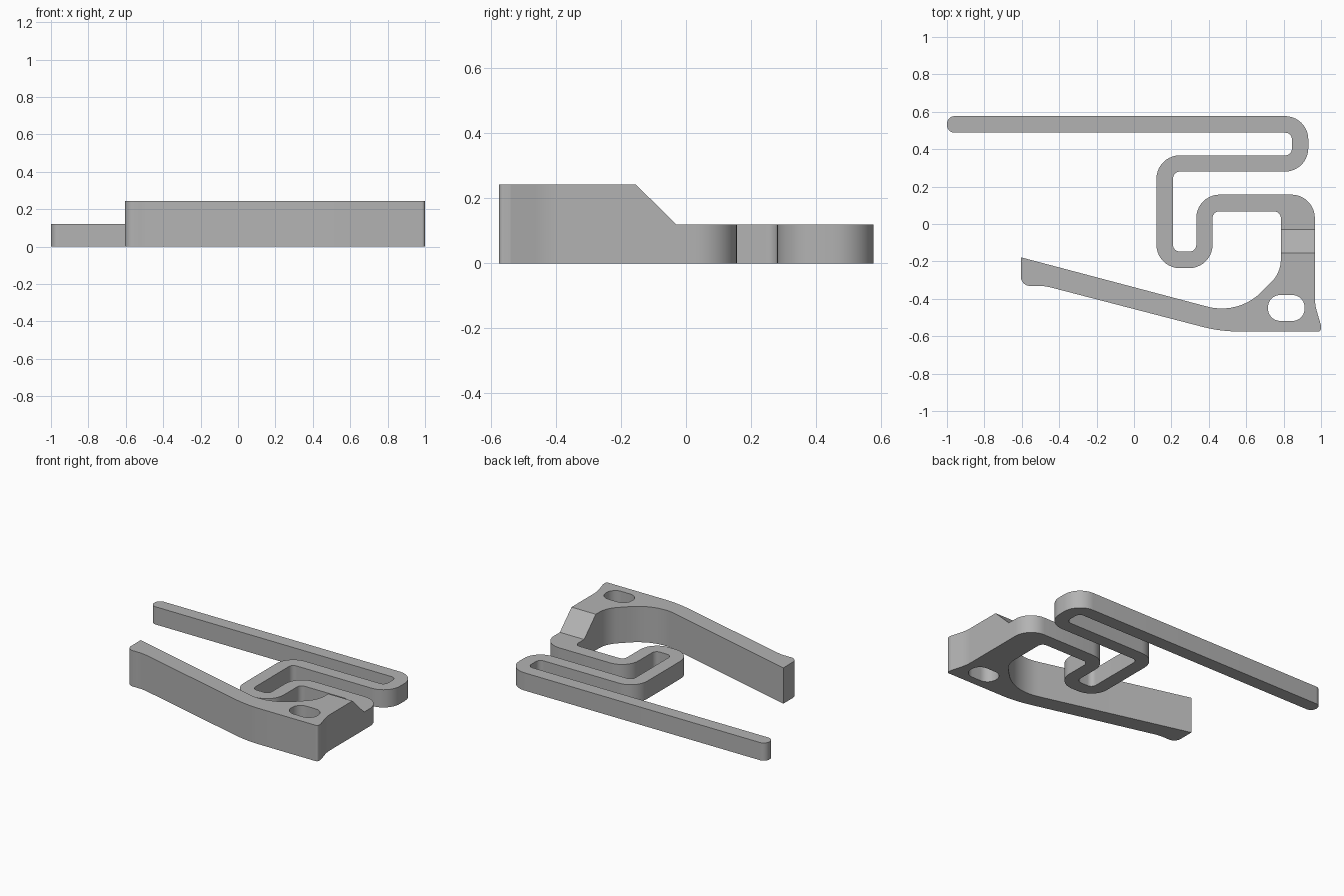
import bpy, bmesh, math
from mathutils import Vector

if "Cube" in bpy.data.objects:
    bpy.data.objects.remove(bpy.data.objects["Cube"], do_unlink=True)

THIN, TALL = 0.12, 0.243       # heights of the spring and the arm block
RAMP_TOP, JOIN = -0.155, -0.03  # y where the ramp starts and meets the spring


def rounded(corners, steps=10):
    """Polygon with each (x, y, radius) corner replaced by an arc."""
    out = []
    for i, (x, y, r) in enumerate(corners):
        p = Vector((x, y))
        if r == 0:
            out.append(p)
            continue
        a = (Vector(corners[i - 1][:2]) - p).normalized()
        b = (Vector(corners[(i + 1) % len(corners)][:2]) - p).normalized()
        half = a.angle(b) / 2
        centre = p + (a + b).normalized() * (r / math.sin(half))
        start = p + a * (r / math.tan(half)) - centre
        end = p + b * (r / math.tan(half)) - centre
        sweep = math.atan2(start.x * end.y - start.y * end.x, start.dot(end))
        for k in range(steps + 1):
            t = sweep * k / steps
            c, s = math.cos(t), math.sin(t)
            out.append(centre + Vector((start.x * c - start.y * s,
                                        start.x * s + start.y * c)))
    return out


def add_slab(bm, loops, height):
    """Fill the outline (further loops are holes) and extrude it upwards."""
    edges = []
    for loop in loops:
        vs = [bm.verts.new((p.x, p.y, 0)) for p in loop]
        edges += [bm.edges.new((v, vs[(i + 1) % len(vs)])) for i, v in enumerate(vs)]
    filled = bmesh.ops.triangle_fill(bm, edges=edges, use_beauty=True)
    faces = [g for g in filled["geom"] if isinstance(g, bmesh.types.BMFace)]
    top = bmesh.ops.extrude_face_region(bm, geom=faces, use_keep_orig=True)
    for v in top["geom"]:
        if isinstance(v, bmesh.types.BMVert):
            v.co.z = height


# Arm block: long gripping arm, strut and slotted corner
body = rounded([
    (-0.605, -0.178, 0), (-0.605, -0.332, 0.05), (-0.48, -0.33, 0.3),
    (0.463, -0.575, 0.8), (0.999, -0.575, 0.015), (0.999, -0.54, 0.02),
    (0.967, -0.43, 0.25), (0.967, JOIN, 0), (0.785, JOIN, 0),
    (0.785, -0.26, 0.17), (0.559, -0.486, 0.3)])
slot = rounded([(0.717, -0.518, 0.064), (0.912, -0.518, 0.064),
                (0.912, -0.38, 0.064), (0.717, -0.38, 0.064)])
bm = bmesh.new()
add_slab(bm, [body, slot], TALL)

# Ramp down to the spring height
bmesh.ops.bisect_plane(bm, geom=bm.verts[:] + bm.edges[:] + bm.faces[:],
                       plane_co=(0, RAMP_TOP, 0), plane_no=(0, 1, 0))
for v in bm.verts:
    if v.co.y > JOIN - 0.001 and v.co.z > 0.01:
        v.co.z = THIN

# Folded flat spring with its long free leg
OUT, IN = 0.125, 0.035
spring = rounded([
    (0.785, JOIN, 0), (0.967, JOIN, 0), (0.967, 0.157, OUT),
    (0.333, 0.157, OUT), (0.333, -0.147, IN), (0.209, -0.147, IN),
    (0.209, 0.28, IN), (0.932, 0.28, OUT), (0.932, 0.577, OUT),
    (-1.0, 0.577, 0.042), (-1.0, 0.488, 0.042), (0.844, 0.488, IN),
    (0.844, 0.367, IN), (0.12, 0.367, OUT), (0.12, -0.236, OUT),
    (0.42, -0.236, OUT), (0.42, 0.067, IN), (0.785, 0.067, IN)])
add_slab(bm, [spring], THIN)

# Weld the two sections into one piece
inner = [f for f in bm.faces if all(abs(v.co.y - JOIN) < 1e-4 for v in f.verts)]
bmesh.ops.delete(bm, geom=inner, context="FACES_ONLY")
bmesh.ops.remove_doubles(bm, verts=bm.verts[:], dist=1e-4)
bmesh.ops.recalc_face_normals(bm, faces=bm.faces[:])

mesh = bpy.data.meshes.new("spring_clip")
bm.to_mesh(mesh)
bm.free()
clip = bpy.data.objects.new("spring_clip", mesh)
bpy.context.collection.objects.link(clip)

# Plain grey material
grey = bpy.data.materials.new("plain_grey")
grey.use_nodes = True
colour = (0.45, 0.45, 0.45, 1)
grey.diffuse_color = colour
grey.node_tree.nodes["Principled BSDF"].inputs["Base Color"].default_value = colour
mesh.materials.append(grey)

bpy.ops.object.select_all(action="DESELECT")
clip.select_set(True)
bpy.context.view_layer.objects.active = clip
bpy.ops.object.shade_smooth_by_angle(angle=math.radians(25))
